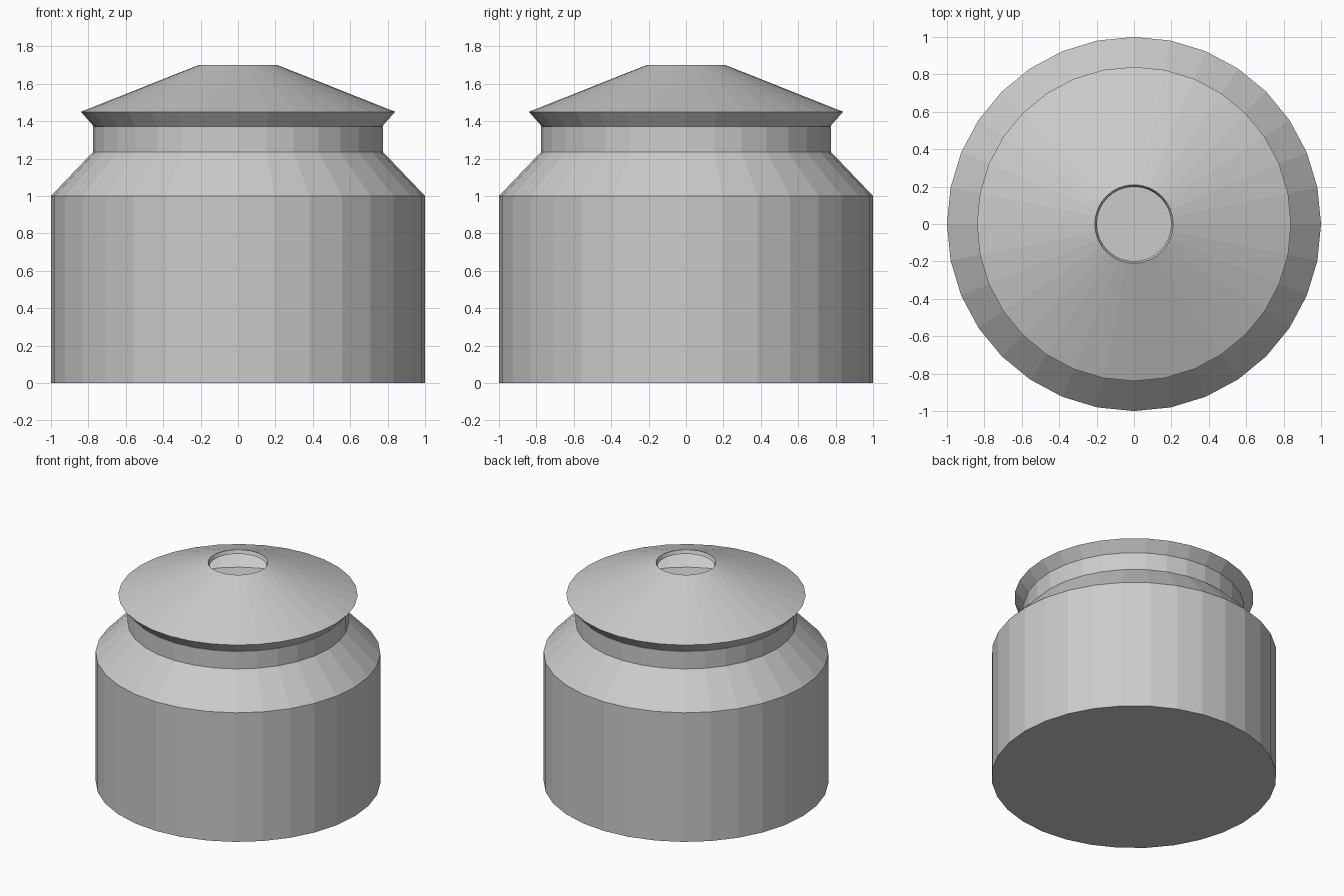
import bpy, bmesh
from math import cos, sin, tau

if "Cube" in bpy.data.objects:
    bpy.data.objects.remove(bpy.data.objects["Cube"])

SIDES = 32
WALL = 0.03


def turned_shell(name, profile):
    """Revolve (radius, z) points, cap the bottom, leave the top open, add wall thickness."""
    bm = bmesh.new()
    rings = [[bm.verts.new((r * cos(tau * i / SIDES), r * sin(tau * i / SIDES), z))
              for i in range(SIDES)] for r, z in profile]
    bm.faces.new(rings[0][::-1])
    for low, high in zip(rings, rings[1:]):
        for i in range(SIDES):
            j = (i + 1) % SIDES
            bm.faces.new((low[i], low[j], high[j], high[i]))
    mesh = bpy.data.meshes.new(name)
    bm.to_mesh(mesh)
    bm.free()
    obj = bpy.data.objects.new(name, mesh)
    bpy.context.collection.objects.link(obj)
    wall = obj.modifiers.new("wall", 'SOLIDIFY')
    wall.thickness = WALL
    wall.offset = -1
    return obj


# Jar: straight body, sloping shoulder, upright neck
turned_shell("jar", [(1.0, 0.0), (1.0, 1.0), (0.775, 1.235), (0.775, 1.37)])

# Lid: tapered plug sunk into the neck, flared rim, cone with an open hole
turned_shell("lid", [(0.715, 1.308), (0.84, 1.45), (0.21, 1.70)])
